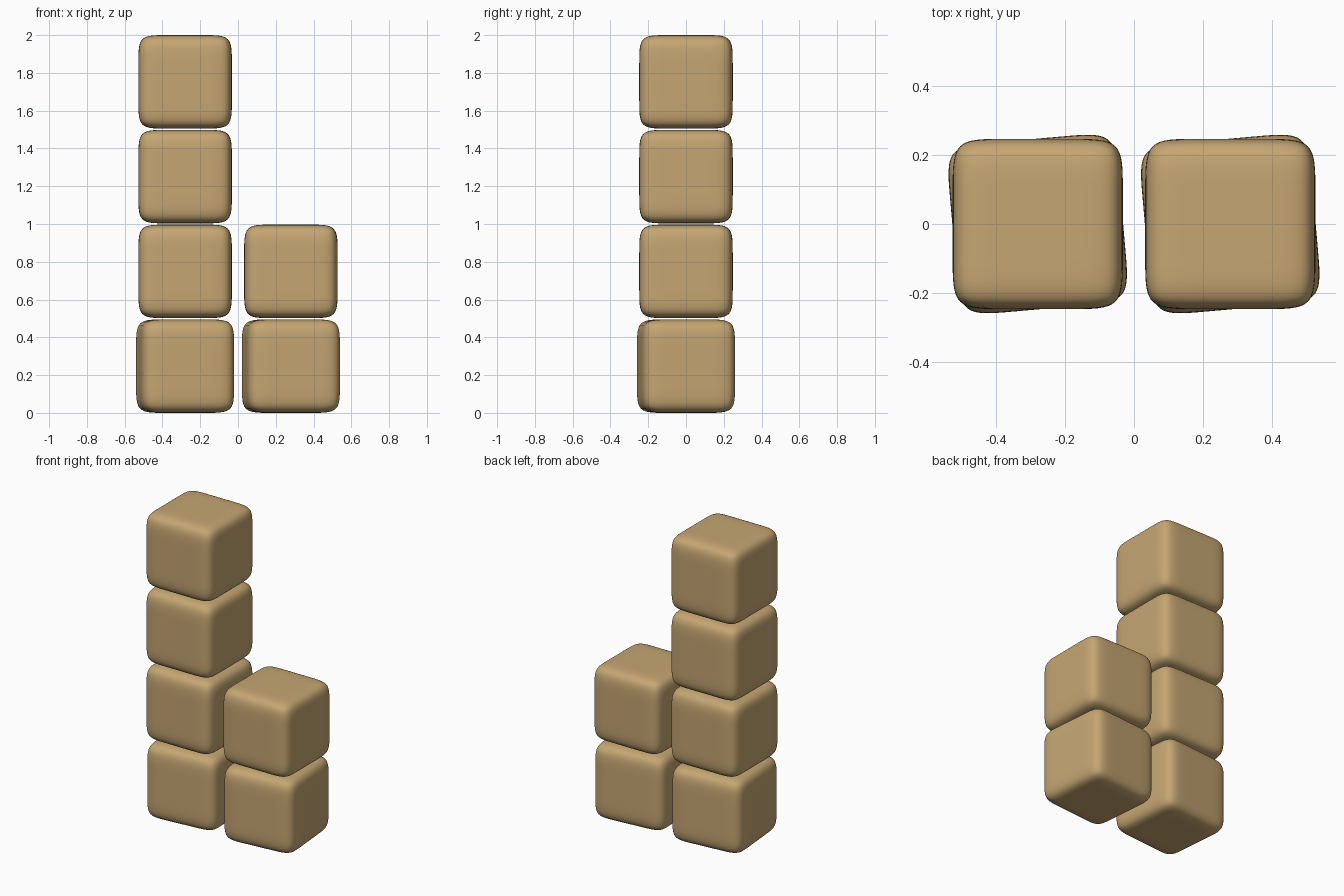
import bpy
import bmesh
import math

if "Cube" in bpy.data.objects:
    bpy.data.objects.remove(bpy.data.objects["Cube"], do_unlink=True)

SIZE = 0.495            # width of one block
PITCH = (2 - SIZE) / 3  # height step between blocks
SUPPORT = 0.13          # distance of support loops from each edge

tan = bpy.data.materials.new("warm tan")
tan.use_nodes = True
tan.diffuse_color = (0.56, 0.38, 0.17, 1)
tan.node_tree.nodes["Principled BSDF"].inputs["Base Color"].default_value = tan.diffuse_color


def soft_block(name, x, level, turn):
    """Cube with support loops, rounded by subdivision."""
    bm = bmesh.new()
    bmesh.ops.create_cube(bm, size=SIZE)
    for axis in range(3):
        for side in (-1, 1):
            normal = [0, 0, 0]
            normal[axis] = 1
            point = [side * (SIZE / 2 - SUPPORT) * n for n in normal]
            bmesh.ops.bisect_plane(bm, geom=bm.verts[:] + bm.edges[:] + bm.faces[:],
                                   plane_co=point, plane_no=normal)
    for face in bm.faces:
        face.smooth = True
    mesh = bpy.data.meshes.new(name)
    bm.to_mesh(mesh)
    bm.free()
    mesh.materials.append(tan)
    block = bpy.data.objects.new(name, mesh)
    bpy.context.collection.objects.link(block)
    block.location = (x, 0, SIZE / 2 + level * PITCH)
    block.rotation_euler.z = turn
    subdivision = block.modifiers.new("rounding", "SUBSURF")
    subdivision.levels = subdivision.render_levels = 3


# Two stacks, each with a slightly turned bottom block
for stack, x, count in (("tall_stack", -0.28, 4), ("short_stack", 0.28, 2)):
    for level in range(count):
        turn = math.radians(5) if level == 0 else 0
        soft_block(f"{stack}_block_{level + 1}", x, level, turn)
